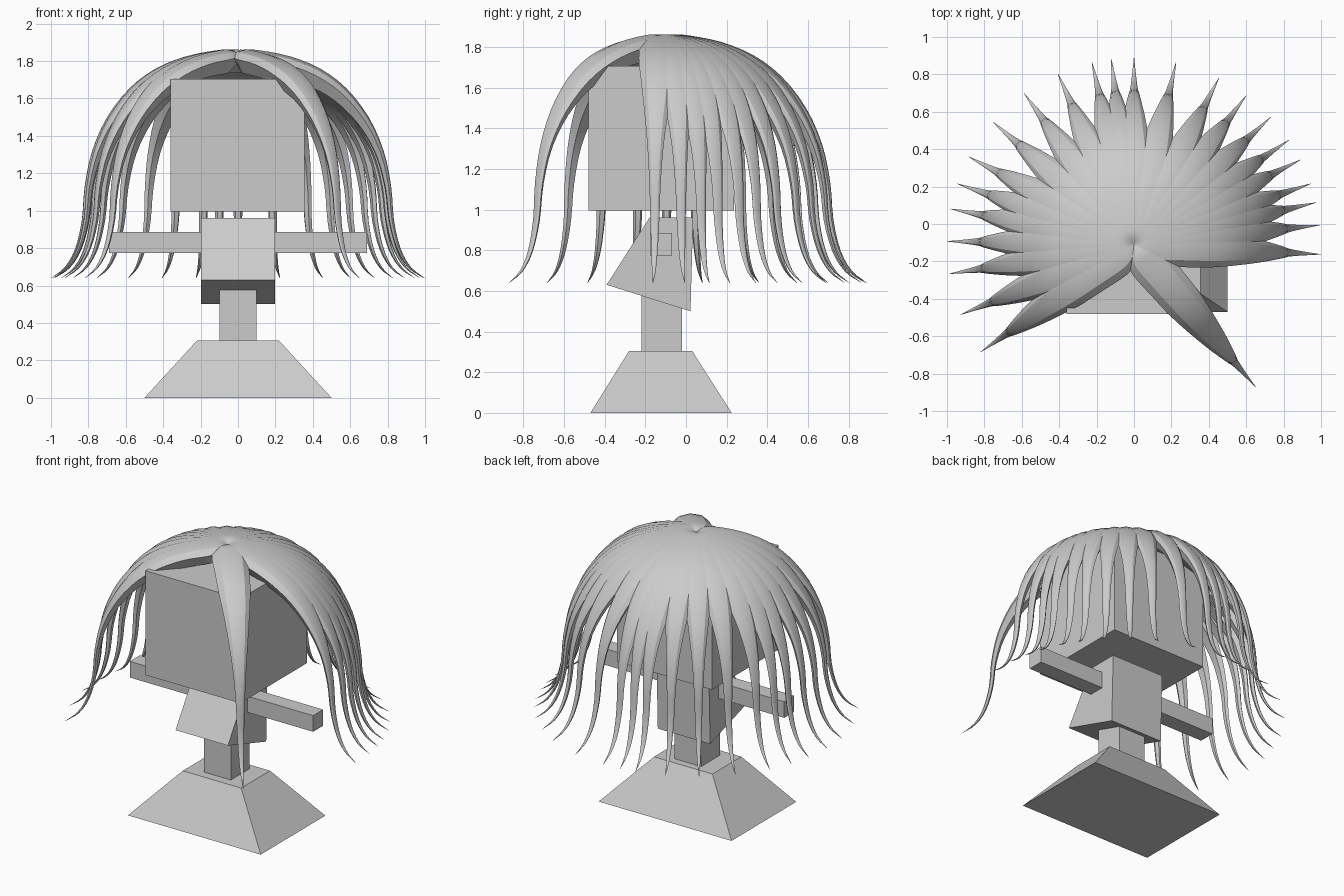
import bpy, bmesh
from math import radians, cos, sin
from mathutils import Vector

cube = bpy.data.objects.get("Cube")
if cube:
    bpy.data.objects.remove(cube, do_unlink=True)

grey = bpy.data.materials.new("plain grey")
grey.use_nodes = True
colour = (0.6, 0.6, 0.6, 1)
grey.diffuse_color = colour
grey.node_tree.nodes["Principled BSDF"].inputs["Base Color"].default_value = colour


def finish(name, bm):
    bmesh.ops.recalc_face_normals(bm, faces=bm.faces)
    mesh = bpy.data.meshes.new(name)
    bm.to_mesh(mesh)
    bm.free()
    mesh.materials.append(grey)
    obj = bpy.data.objects.new(name, mesh)
    bpy.context.collection.objects.link(obj)
    return obj


def loft(name, rings):
    """Skin a list of equal-length point rings and cap both ends."""
    bm = bmesh.new()
    loops = [[bm.verts.new(p) for p in ring] for ring in rings]
    n = len(loops[0])
    for a, b in zip(loops, loops[1:]):
        for i in range(n):
            j = (i + 1) % n
            bm.faces.new((a[i], a[j], b[j], b[i]))
    bm.faces.new(loops[0])
    bm.faces.new(loops[-1])
    return finish(name, bm)


def rect(x0, x1, y0, y1, z):
    return [(x0, y0, z), (x1, y0, z), (x1, y1, z), (x0, y1, z)]


def box(name, x0, x1, y0, y1, z0, z1):
    return loft(name, [rect(x0, x1, y0, y1, z0), rect(x0, x1, y0, y1, z1)])


# Stand and head
loft("base", [rect(-0.5, 0.5, -0.47, 0.225, 0), rect(-0.22, 0.22, -0.28, 0.03, 0.305)])
box("neck_post", -0.1, 0.1, -0.22, -0.02, 0.3, 0.62)
box("head", -0.36, 0.355, -0.48, 0.235, 0.995, 1.705)

# Torso: side outline pushed across the width
outline = [(-0.39, 0.63), (-0.18, 0.96), (0.035, 0.96), (0.022, 0.5)]
loft("torso", [[(x, y, z) for y, z in outline] for x in (-0.197, 0.197)])

# Arms
for side, name in ((1, "left_arm"), (-1, "right_arm")):
    inner, outer = sorted((side * 0.15, side * 0.69))
    box(name, inner, outer, -0.178, -0.07, 0.775, 0.885)

# Hair lock: outer path as (radius, height, half width)
path = [(0, 1.84, 0.03), (0.05, 1.86, 0.08), (0.12, 1.857, 0.11), (0.28, 1.825, 0.107),
        (0.44, 1.76, 0.1), (0.58, 1.655, 0.082), (0.7, 1.5, 0.06), (0.78, 1.32, 0.04),
        (0.82, 1.13, 0.028), (0.835, 0.95, 0.022), (0.87, 0.8, 0.016),
        (0.925, 0.7, 0.009), (1, 0.64, 0.001)]
section = [(0, 0), (0.65, 0.13), (1, 0.42), (0.55, 1.1), (-0.55, 1.1), (-1, 0.42), (-0.65, 0.13)]


def smooth_path(points, steps):
    """Catmull-Rom curve through the points."""
    p = [Vector(q) for q in points]
    p = [2 * p[0] - p[1]] + p + [2 * p[-1] - p[-2]]
    out = []
    for a, b, c, d in zip(p, p[1:], p[2:], p[3:]):
        for k in range(steps):
            t = k / steps
            out.append(0.5 * (2 * b + (c - a) * t + (2 * a - 5 * b + 4 * c - d) * t * t
                              + (3 * b - a - 3 * c + d) * t ** 3))
    return out + [p[-2]]


curve = smooth_path(path, 3)
angles = [-49.5, -3, 6, 13, 19, 27, 34, 43, 53, 63, 77, 90,
          97, 103, 114, 126, 139, 152, 161, 169, 179, 189, 202, 215]
for index, angle in enumerate(angles):
    out = Vector((cos(radians(angle)), sin(radians(angle)), 0))
    across = Vector((-out.y, out.x, 0))
    rings = []
    for i, (r, z, w) in enumerate(curve):
        tangent = curve[min(i + 1, len(curve) - 1)] - curve[max(i - 1, 0)]
        along = Vector((tangent.x, tangent.y)).normalized()
        if r < 0.1:
            along = Vector((1, 0))
        inward = out * along.y - Vector((0, 0, along.x))
        centre = Vector((0, -0.11, z)) + out * r
        rings.append([centre + across * u * w + inward * v * w for u, v in section])
    lock = loft(f"hair_lock_{index + 1}", rings)
    bpy.ops.object.select_all(action="DESELECT")
    lock.select_set(True)
    bpy.context.view_layer.objects.active = lock
    bpy.ops.object.shade_smooth_by_angle(angle=radians(25))
